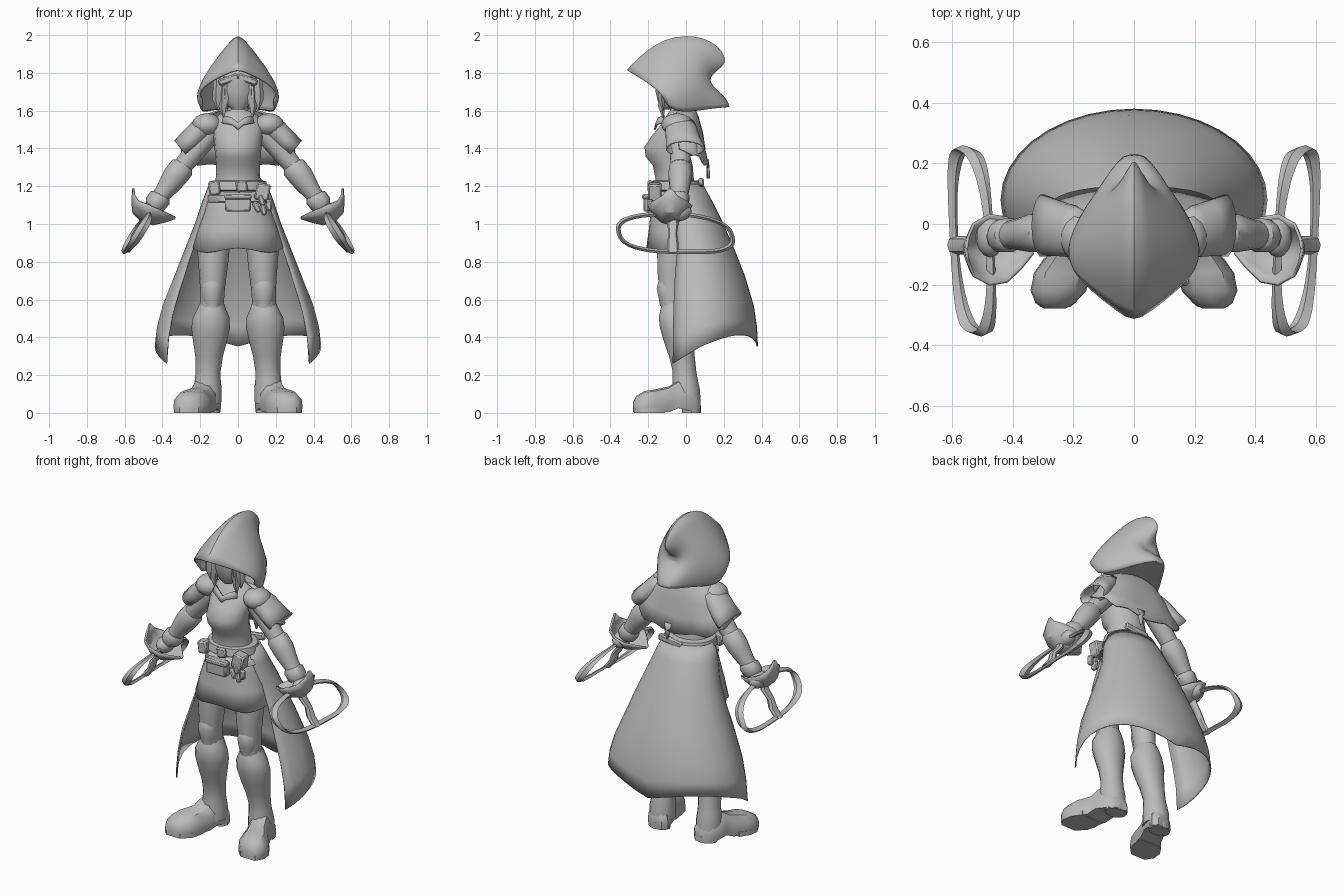
import bpy, bmesh, math
from mathutils import Vector

grey = bpy.data.materials.new("plain_grey")
grey.diffuse_color = (0.5, 0.5, 0.5, 1)


def finish(name, bm, mirror=False, thick=0, smooth=0):
    bmesh.ops.remove_doubles(bm, verts=bm.verts, dist=0.0005)
    bmesh.ops.recalc_face_normals(bm, faces=bm.faces)
    me = bpy.data.meshes.new(name)
    bm.to_mesh(me)
    bm.free()
    me.materials.append(grey)
    ob = bpy.data.objects.new(name, me)
    bpy.context.collection.objects.link(ob)
    if mirror:
        ob.modifiers.new("mirror", 'MIRROR')
    if smooth:
        m = ob.modifiers.new("round", 'SUBSURF')
        m.levels = m.render_levels = smooth
    if thick:
        m = ob.modifiers.new("thickness", 'SOLIDIFY')
        m.thickness, m.offset = thick, 0
    return ob


def skin(name, rows, closed=False, caps=False, loop=False, **kw):
    """Surface through rows of points."""
    bm = bmesh.new()
    vs = [[bm.verts.new(p) for p in r] for r in rows]
    n = len(rows[0])
    for i in range(len(rows) if loop else len(rows) - 1):
        a, b = vs[i], vs[(i + 1) % len(rows)]
        for j in range(n if closed else n - 1):
            k = (j + 1) % n
            bm.faces.new((a[j], a[k], b[k], b[j]))
    if caps:
        bm.faces.new(vs[0])
        bm.faces.new(vs[-1])
    return finish(name, bm, **kw)


def tube(name, rings, tilt=False, n=14, caps=True, **kw):
    """Rings (x, y, z, rx, ry), level or square to the path."""
    rows = []
    for i, (x, y, z, a, b) in enumerate(rings):
        u = Vector((1, 0, 0))
        if tilt:
            t = Vector(rings[min(i + 1, len(rings) - 1)][:3]) - Vector(rings[max(i - 1, 0)][:3])
            u = Vector((0, 1, 0)).cross(t).normalized()
        rows.append([Vector((x, y, z)) + u * a * math.cos(w) + Vector((0, b * math.sin(w), 0))
                     for w in (2 * math.pi * k / n for k in range(n))])
    return skin(name, rows, closed=True, caps=caps, **kw)


def ball(name, c, r, **kw):
    bm = bmesh.new()
    bmesh.ops.create_uvsphere(bm, u_segments=14, v_segments=8, radius=1)
    for v in bm.verts:
        v.co = Vector((c[i] + v.co[i] * r[i] for i in range(3)))
    return finish(name, bm, **kw)


def box(name, c, s, bevel=0.008, turn=0, **kw):
    bm = bmesh.new()
    bmesh.ops.create_cube(bm, size=1)
    for v in bm.verts:
        x, y, z = (v.co[i] * s[i] for i in range(3))
        v.co = (c[0] + x * math.cos(turn) - z * math.sin(turn), c[1] + y,
                c[2] + x * math.sin(turn) + z * math.cos(turn))
    bmesh.ops.bevel(bm, geom=bm.edges[:], offset=bevel, segments=1, affect='EDGES')
    return finish(name, bm, **kw)


# Hood: arches from the peaked brim to the drooping back tip
arches = [(-.322, 1.82, -.11, 1.655, .222), (-.25, 1.895, -.09, 1.62, .235), (-.165, 1.965, -.05, 1.60, .235),
          (-.06, 2.008, 0, 1.595, .21), (.06, 2.008, .06, 1.60, .17), (.14, 1.975, .12, 1.61, .125),
          (.195, 1.925, .18, 1.615, .085), (.21, 1.875, .225, 1.62, .04)]
rows = []
for i, (yt, zt, yb, zb, w) in enumerate(arches):
    row = []
    for k in range(-8, 9):
        s = 1 - abs(k) / 8
        f = s ** 1.4
        dip = -.10 * math.sin(math.pi * s ** 1.15) ** 2 * max(0, i - 4) / 3
        wide = w * (1 - s ** 2) * (1 - .18 * (1 - s) ** 6)
        row.append((math.copysign(wide, k), yb + (yt - yb) * f + dip, zb + (zt - zb) * s))
    rows.append(row)
rows.append([(0, p[1], p[2]) for p in rows[-1]])
skin("hood", rows, thick=.01, smooth=1)
# Underside of the hood, drawn in to the neck
edge = [r[-1] for r in rows[2:]]
ends = [(.06 * math.cos(a), -.03 + .06 * math.sin(a), 1.615) for a in
        (math.radians(-20 + 110 * i / (len(edge) - 1)) for i in range(len(edge)))]
skin("hood_underside", [edge, ends], mirror=True)

# Head, face wrap, hair
ball("head", (0, -.03, 1.73), (.115, .12, .11))
tube("face", [(0, -.10, 1.605, .03, .03), (0, -.09, 1.64, .075, .06), (0, -.08, 1.70, .10, .085),
              (0, -.08, 1.77, .10, .09)], n=10)
box("brow_band", (0.05, -.155, 1.765), (.11, .02, .035), turn=-.35, mirror=True)
for x, z, r in ((.075, 1.58, .022), (.105, 1.62, .026), (.06, 1.63, .018)):
    tube("hair_lock", [(x, -.12, z - .02, .004, .004), (x + .005, -.13, z + .04, r, .018),
                       (x, -.13, z + .15, r, .02)], n=5, mirror=True)

# Torso and collar
tube("torso", [(0, -.05, 1.12, .15, .12), (0, -.06, 1.24, .118, .103), (0, -.07, 1.31, .115, .107),
               (0, -.095, 1.355, .120, .12), (0, -.10, 1.41, .125, .122), (0, -.075, 1.47, .13, .105),
               (0, -.045, 1.53, .14, .085), (0, -.03, 1.58, .10, .07), (0, -.03, 1.60, .055, .055),
               (0, -.03, 1.68, .05, .05)], n=18)
skin("collar_flap", [[(0, -.165, 1.50), (.03, -.16, 1.525), (.085, -.13, 1.535)],
                     [(0, -.15, 1.535), (.03, -.145, 1.56), (.075, -.115, 1.575)]], mirror=True, thick=.01)

# Mantle with a wavy hem
rows = []
for t, (rx, ry, y0, z) in enumerate([(.07, .06, -.02, 1.61), (.16, .09, -.03, 1.58), (.215, .105, -.02, 1.51),
                                     (.255, .11, -.01, 1.44), (.30, .12, 0, 1.39)]):
    row = []
    for k in range(-10, 11):
        a = math.radians(k * 10)
        drop = (t / 4) ** 2 * (.09 * max(0, math.cos(a)) + .012 * math.cos(k * 1.5))
        sx = math.copysign(abs(math.sin(a)) ** .75, k)
        row.append((rx * sx, y0 + ry * math.copysign(abs(math.cos(a)) ** .7, math.cos(a)), z - drop))
    rows.append(row)
skin("mantle", rows, thick=.01)
skin("mantle_tail", [[(.02, .115, 1.34), (.07, .11, 1.34)], [(.03, .115, 1.29), (.06, .12, 1.28)],
                     [(.045, .115, 1.24), (.05, .12, 1.24)]], thick=.012)
tube("sleeve_cape", [(.16, -.03, 1.535, .04, .07), (.20, -.025, 1.495, .058, .082), (.25, -.015, 1.445, .056, .088),
                     (.303, -.005, 1.40, .05, .10)], tilt=True, caps=False, thick=.01, mirror=True)
ball("shoulder_pad", (.165, -.045, 1.525), (.08, .085, .062), mirror=True)

# Arms and gauntlets
tube("upper_arm", [(.14, -.03, 1.49, .06, .06), (.22, -.03, 1.395, .056, .058), (.29, -.03, 1.31, .05, .052),
                   (.33, -.03, 1.265, .045, .045)], tilt=True, mirror=True)
tube("forearm", [(.285, -.03, 1.315, .05, .052), (.295, -.03, 1.30, .066, .062), (.335, -.03, 1.25, .066, .064),
                 (.37, -.033, 1.20, .056, .055), (.40, -.035, 1.16, .046, .048), (.435, -.04, 1.115, .042, .045)],
     tilt=True, mirror=True)
tube("wrist_cuff", [(.405, -.035, 1.155, .046, .048), (.412, -.037, 1.14, .06, .058), (.44, -.04, 1.105, .058, .056),
                    (.45, -.042, 1.09, .045, .045)], tilt=True, n=10, mirror=True)
ball("fist", (.475, -.04, 1.065), (.048, .07, .05), mirror=True)

# Horned bowl guard
rows = []
for x, z, w in ((.335, 1.03, .01), (.39, 1.012, .06), (.45, .998, .105), (.51, 1.015, .115),
                (.555, 1.06, .085), (.56, 1.12, .04), (.555, 1.185, .005)):
    rows.append([(x - .3 * w * v * v, -.085 + w * v, z + .75 * w * v * v) for v in (-1, -.75, -.4, 0, .4, .75, 1)])
skin("bowl_guard", rows, thick=.01, mirror=True)

# Ring blade, slightly sheared, with grip spoke
rows = []
for i in range(40):
    a = 2 * math.pi * i / 40
    c, s = math.cos(a), math.sin(a)
    w = .022 + .008 * math.cos(2 * a)
    row = []
    for dx, dr in ((-w, 0), (0, .012), (w, 0), (0, -.012)):
        z = .953 + (.1 + dr) * math.copysign(abs(s) ** .75, s)
        y = -.055 + (.30 + dr) * math.copysign(abs(c) ** .8, c)
        row.append((.54 - (z - .95) * .6 + dx + .05 * y, y - (z - .95) * .25, z + (-.07 * y if c > 0 else 0)))
    rows.append(row)
skin("ring_blade", rows, closed=True, loop=True, mirror=True)
tube("grip_spoke", [(.485, -.07, 1.05, .02, .025), (.50, -.07, 1.0, .022, .03), (.54, -.07, .95, .022, .022),
                    (.555, -.07, .90, .022, .03), (.595, -.07, .85, .022, .03)], n=8, mirror=True)

# Skirt, belts, pouches
rows = []
for z, rx, ry in ((1.17, .145, .12), (1.08, .17, .13), (.97, .205, .142), (.86, .235, .155)):
    rows.append([(rx * math.cos(a), -.05 + ry * math.sin(a), z + (.012 * math.cos(4 * a) if z < .9 else 0))
                 for a in (2 * math.pi * k / 24 for k in range(24))])
skin("skirt", rows, closed=True, thick=.01)
tube("belt", [(0, -.05, 1.175, .15, .13), (0, -.05, 1.18, .16, .14), (0, -.05, 1.225, .15, .13),
              (0, -.05, 1.23, .13, .12)], n=18)
tube("low_belt", [(0, -.05, 1.115, .165, .14), (.005, -.05, 1.12, .172, .148), (0, -.05, 1.15, .165, .142),
                  (0, -.05, 1.16, .15, .13)], n=18)
box("front_pouch", (0, -.20, 1.11), (.135, .05, .09))
box("pouch_flap", (0, -.207, 1.145), (.145, .05, .03))
box("buckle", (.02, -.19, 1.20), (.06, .025, .06), turn=.15)
box("hip_pouch", (.13, -.165, 1.17), (.075, .07, .09), turn=-.2)
box("side_pouch", (-.125, -.155, 1.19), (.06, .06, .075), turn=.15)
box("back_strap", (.05, .08, 1.215), (.16, .03, .04), turn=.12)
for x, z in ((.10, 1.09), (.135, 1.075), (.165, 1.10), (.125, 1.125)):
    box("charm", (x, -.19, z), (.03, .03, .06), turn=.5 - 8 * (x - .1))

# Long split cape, open in front
rows = []
prof = [(1.21, .15, -.03, .115), (1.12, .185, -.01, .145), (1.0, .225, .03, .165), (.86, .28, .055, .20),
        (.72, .335, .065, .245), (.57, .395, .075, .28), (.46, .425, .08, .292), (.36, .437, .08, .297)]
for z, rx, y0, ry in prof:
    t = (1.21 - z) / .85
    row = []
    for k in range(-12, 13):
        a = math.radians(k * 10)
        hem = .06 * math.sin(min(abs(a), math.pi / 2) * 2) - .09 * max(0, abs(k) - 9) / 3 - .008
        row.append((rx * math.sin(a), y0 + ry * math.cos(a), z + hem * t ** 4))
    rows.append(row)
skin("cape", rows, thick=.008)

# Legs, knee pads and boots
tube("thigh", [(.12, -.065, .96, .085, .085), (.13, -.07, .86, .085, .085), (.132, -.075, .75, .075, .078),
               (.135, -.075, .66, .066, .07), (.14, -.065, .52, .06, .065)], mirror=True)
tube("knee_pad", [(.135, -.09, .565, .045, .05), (.137, -.09, .61, .058, .058), (.137, -.098, .66, .06, .06),
                  (.135, -.09, .70, .055, .058), (.135, -.085, .715, .04, .05)], n=10, mirror=True)
tube("boot_shaft", [(.138, -.06, .58, .064, .066), (.14, -.06, .545, .078, .078), (.142, -.06, .505, .097, .086),
                    (.145, -.052, .45, .102, .088), (.148, -.04, .38, .09, .08), (.153, -.022, .30, .073, .07),
                    (.158, -.008, .22, .066, .064), (.16, -.005, .18, .068, .068),
                    (.162, 0, .12, .076, .076), (.162, 0, .05, .073, .08)], mirror=True)
# Foot sections run from heel to toe
rows = []
for x, y, w, h in ((.155, .078, .04, .08), (.16, .05, .07, .12), (.182, -.04, .075, .175), (.20, -.09, .075, .14),
                   (.235, -.16, .095, .125), (.25, -.22, .092, .115), (.26, -.262, .065, .09), (.262, -.28, .035, .06)):
    lo = .025 if -.08 < y < 0 else .004
    rows.append([(x + w * u, y, lo + (h - lo) * v) for u, v in
                 ((-.95, 0), (-1, .25), (-.95, .6), (-.6, .93), (0, 1), (.6, .93), (.95, .6), (1, .25), (.95, 0))])
skin("foot", rows, closed=True, caps=True, mirror=True)
rows = [[(x + w * u, y, z) for u, z in ((-1, 0), (-1, .028), (1, .028), (1, 0))] for x, y, w in
        ((.22, -.11, .075), (.238, -.165, .094), (.25, -.225, .09), (.26, -.275, .05))]
skin("sole", rows, closed=True, caps=True, mirror=True)
tube("heel", [(.162, .03, 0, .068, .05), (.162, .03, .04, .068, .05)], n=12, mirror=True)

for ob in bpy.context.collection.objects:
    ob.select_set(True)
    bpy.context.view_layer.objects.active = ob
bpy.ops.object.shade_smooth_by_angle(angle=math.radians(40))
